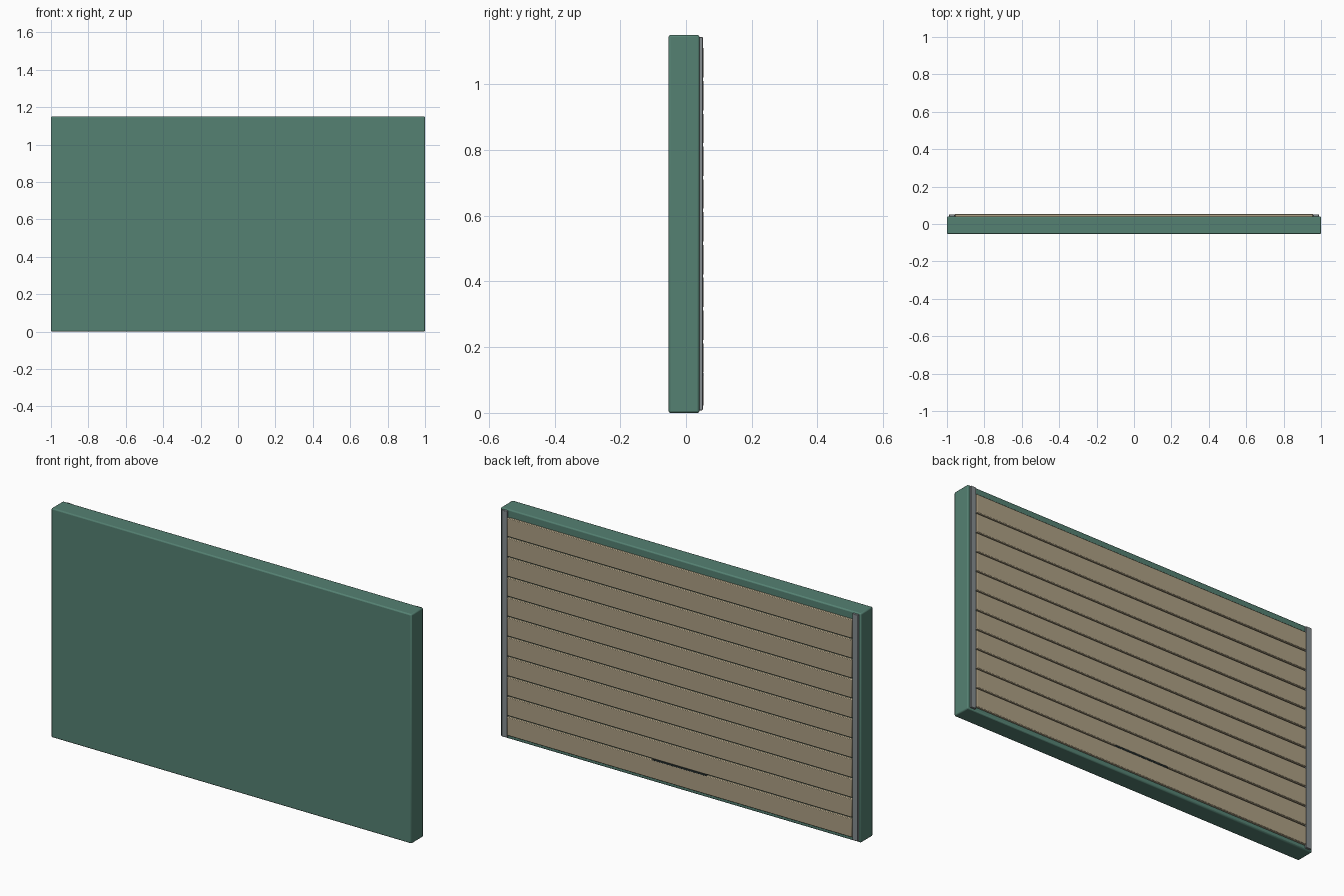
import bpy

if "Cube" in bpy.data.objects:
    bpy.data.objects.remove(bpy.data.objects["Cube"])


def material(name, rgb):
    m = bpy.data.materials.new(name)
    m.diffuse_color = (*rgb, 1)
    m.use_nodes = True
    m.node_tree.nodes["Principled BSDF"].inputs["Base Color"].default_value = m.diffuse_color
    return m


green = material("green_paint", (0.09, 0.22, 0.17))
beige = material("beige_slat", (0.42, 0.35, 0.23))
steel = material("grey_metal", (0.24, 0.27, 0.28))
dark = material("dark_grip", (0.02, 0.03, 0.03))


def box(name, lo, hi, mat, bevel, segments=2):
    centre = [(a + b) / 2 for a, b in zip(lo, hi)]
    bpy.ops.mesh.primitive_cube_add(size=1, location=centre)
    ob = bpy.context.object
    ob.name = name
    ob.scale = [b - a for a, b in zip(lo, hi)]
    bpy.ops.object.transform_apply(location=False, rotation=False, scale=True)
    ob.data.materials.append(mat)
    mod = ob.modifiers.new("edge_round", "BEVEL")
    mod.width = bevel
    mod.segments = segments
    bpy.ops.object.shade_smooth_by_angle()
    return ob


# Main cabinet panel
box("cabinet_panel", (-1, -0.053, 0), (1, 0.041, 1.15), green, 0.006)

# Vertical guide rails on both sides
for side, x in (("left", -0.973), ("right", 0.973)):
    box(f"{side}_guide_rail", (x - 0.015, 0.038, 0.008),
        (x + 0.015, 0.051, 1.144), steel, 0.002)

# Horizontal shutter slats
pitch = 0.0998
for i in range(11):
    z = 0.021 + i * pitch
    box(f"shutter_slat_{i + 1}", (-0.957, 0.038, z),
        (0.957, 0.053, z + 0.093), beige, 0.003)

# Pull grip in the lowest slat gap
box("pull_grip", (-0.15, 0.04, 0.112), (0.15, 0.0535, 0.122), dark, 0.002)
